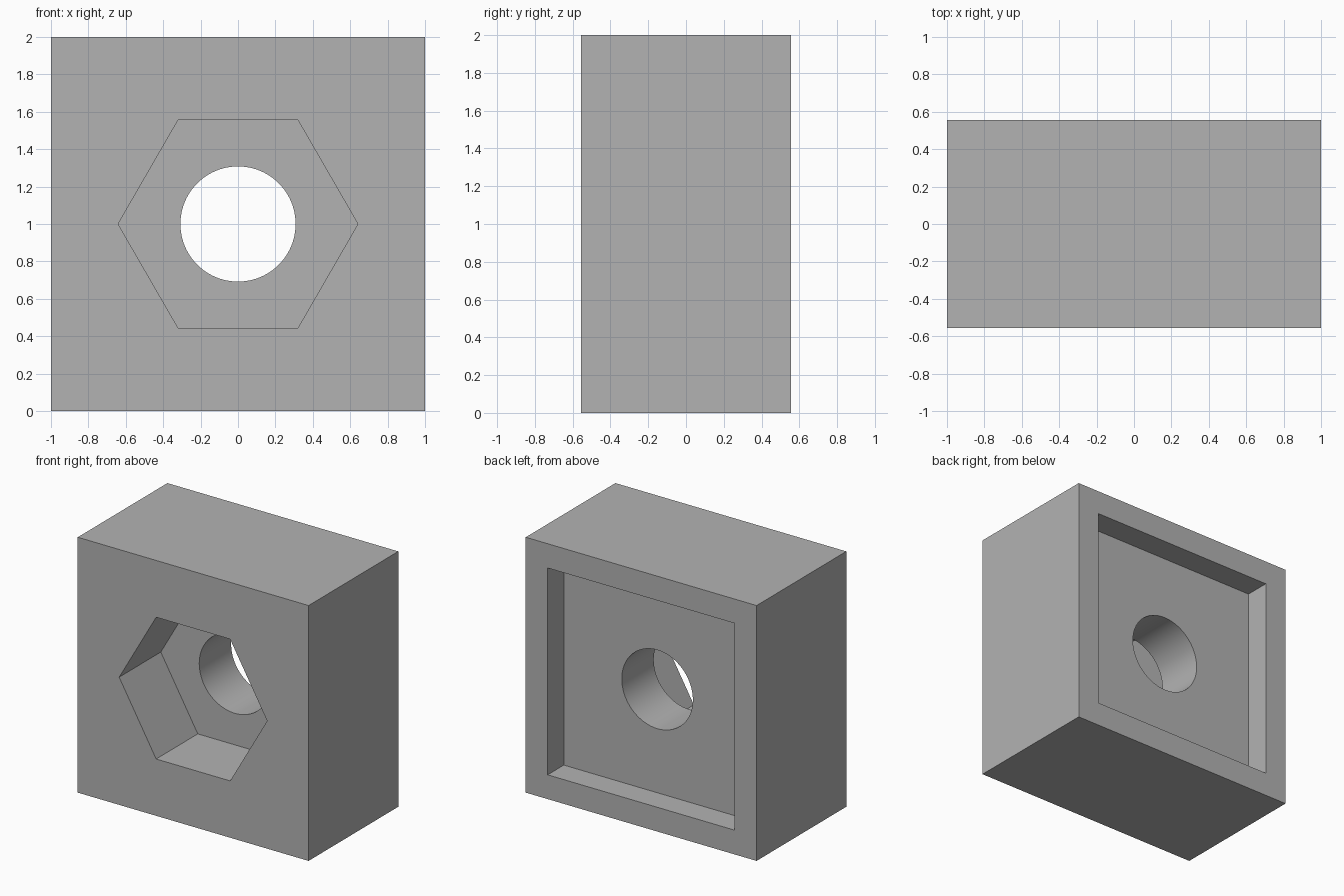
import bpy
from math import radians

cube = bpy.data.objects.get("Cube")
if cube:
    bpy.data.objects.remove(cube, do_unlink=True)

WIDTH, DEPTH, MID = 2.0, 1.11, 1.0
FRONT, BACK = -DEPTH / 2, DEPTH / 2
OVER = 0.1  # cutters reach past the faces they open

grey = bpy.data.materials.new("plain grey")
grey.use_nodes = True
colour = (0.45, 0.45, 0.45, 1)
grey.diffuse_color = colour
grey.node_tree.nodes["Principled BSDF"].inputs["Base Color"].default_value = colour


def box(name, size, y0, y1):
    bpy.ops.mesh.primitive_cube_add(size=1, location=(0, (y0 + y1) / 2, MID))
    ob = bpy.context.object
    ob.name = name
    ob.scale = (size, y1 - y0, size)
    bpy.ops.object.transform_apply(location=False, rotation=False, scale=True)
    return ob


def prism(name, sides, radius, y0, y1, turn=0):
    bpy.ops.mesh.primitive_cylinder_add(vertices=sides, radius=radius, depth=y1 - y0)
    ob = bpy.context.object
    ob.name = name
    # turn about the prism's axis, then lay the axis along y
    ob.rotation_euler = (radians(90), 0, 0)
    ob.location = (0, (y0 + y1) / 2, MID)
    for v in ob.data.vertices:
        if turn:
            v.co.x, v.co.y = v.co.y, -v.co.x
    bpy.ops.object.transform_apply(location=False, rotation=True, scale=False)
    return ob


# Solid block
block = box("block", WIDTH, FRONT, BACK)
block.data.materials.append(grey)

# Square pocket at the back, hexagonal nut socket at the front, bolt hole through
cutters = [
    box("square_pocket_cutter", 1.62, BACK - 0.2, BACK + OVER),
    prism("hex_socket_cutter", 6, 0.641, FRONT - OVER, FRONT + 0.515, turn=90),
    prism("bolt_hole_cutter", 96, 0.308, FRONT - OVER, BACK + OVER),
]

bpy.ops.object.select_all(action="DESELECT")
block.select_set(True)
bpy.context.view_layer.objects.active = block
for cutter in cutters:
    cutter.hide_render = True
    mod = block.modifiers.new(cutter.name, "BOOLEAN")
    mod.operation = "DIFFERENCE"
    mod.solver = "EXACT"
    mod.object = cutter
    bpy.ops.object.modifier_apply(modifier=mod.name)
    bpy.data.objects.remove(cutter, do_unlink=True)

# Smooth bore, sharp edges
bpy.ops.object.shade_smooth_by_angle(angle=radians(30))
